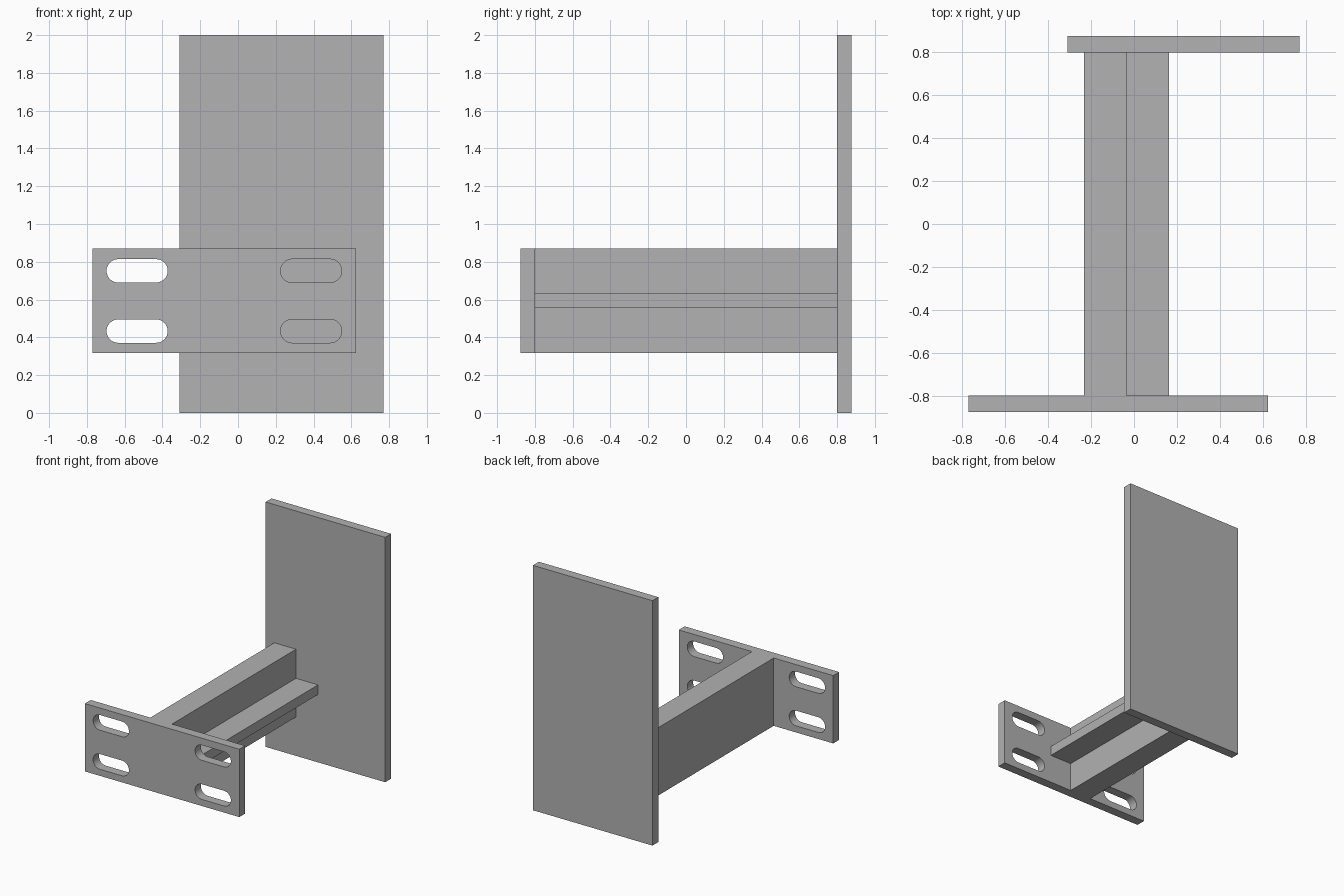
import bpy
import bmesh
from mathutils import Matrix, Vector

cube = bpy.data.objects.get("Cube")
if cube:
    bpy.data.objects.remove(cube, do_unlink=True)

# Single grey steel colour
steel = bpy.data.materials.new("grey_steel")
steel.use_nodes = True
GREY = (0.445, 0.445, 0.445, 1)
steel.diffuse_color = GREY
steel.node_tree.nodes["Principled BSDF"].inputs["Base Color"].default_value = GREY


def add_object(name, bm):
    mesh = bpy.data.meshes.new(name)
    bm.to_mesh(mesh)
    bm.free()
    mesh.materials.append(steel)
    obj = bpy.data.objects.new(name, mesh)
    bpy.context.collection.objects.link(obj)
    return obj


def box(name, xs, ys, zs):
    """Box spanning the given ranges."""
    low, high = (Vector(c) for c in zip(xs, ys, zs))
    bm = bmesh.new()
    bmesh.ops.create_cube(bm, size=1, matrix=Matrix.Translation((low + high) / 2)
                          @ Matrix.Diagonal((*(high - low), 1)))
    return add_object(name, bm)


def slot_cutter(name, x, z, half_straight, radius):
    """Stadium-shaped prism running through the front plate."""
    bm = bmesh.new()
    turn = Matrix.Rotation(-1.5707963, 4, "X")
    bmesh.ops.create_cone(bm, cap_ends=True, segments=32, radius1=radius,
                          radius2=radius, depth=0.3, matrix=turn)
    # Split the cylinder down the middle and pull the halves apart
    bmesh.ops.bisect_plane(bm, geom=bm.verts[:] + bm.edges[:] + bm.faces[:],
                           plane_co=(0, 0, 0), plane_no=(1, 0, 0), clear_outer=True)
    for v in bm.verts:
        v.co.x -= half_straight
    bmesh.ops.mirror(bm, geom=bm.verts[:] + bm.edges[:] + bm.faces[:],
                     axis="X", merge_dist=0.0001)
    # Bridge the two open halves
    rims = [e for e in bm.edges if e.is_boundary]
    bmesh.ops.bridge_loops(bm, edges=rims)
    bmesh.ops.recalc_face_normals(bm, faces=bm.faces[:])
    bmesh.ops.translate(bm, verts=bm.verts[:], vec=(x, -0.838, z))
    return add_object(name, bm)


# Plates and the beam joining them
box("back_plate", (-0.31, 0.77), (0.8, 0.876), (0, 2))
front_plate = box("front_plate", (-0.77, 0.625), (-0.876, -0.8), (0.317, 0.871))
box("beam", (-0.232, -0.036), (-0.8, 0.8), (0.317, 0.871))
box("side_rib", (-0.036, 0.163), (-0.8, 0.8), (0.554, 0.633))

# Four slotted holes in the front plate
bpy.context.view_layer.objects.active = front_plate
for x in (-0.534, 0.387):
    for z in (0.433, 0.752):
        cutter = slot_cutter("slot_cutter", x, z, 0.1, 0.062)
        cutter.hide_render = True
        cut = front_plate.modifiers.new("slot", "BOOLEAN")
        cut.operation = "DIFFERENCE"
        cut.solver = "EXACT"
        cut.object = cutter
        bpy.ops.object.modifier_apply(modifier=cut.name)
        bpy.data.objects.remove(cutter, do_unlink=True)

# Smooth slot ends, sharp plate edges
bpy.ops.object.select_all(action="DESELECT")
front_plate.select_set(True)
bpy.ops.object.shade_smooth_by_angle(angle=0.6)
